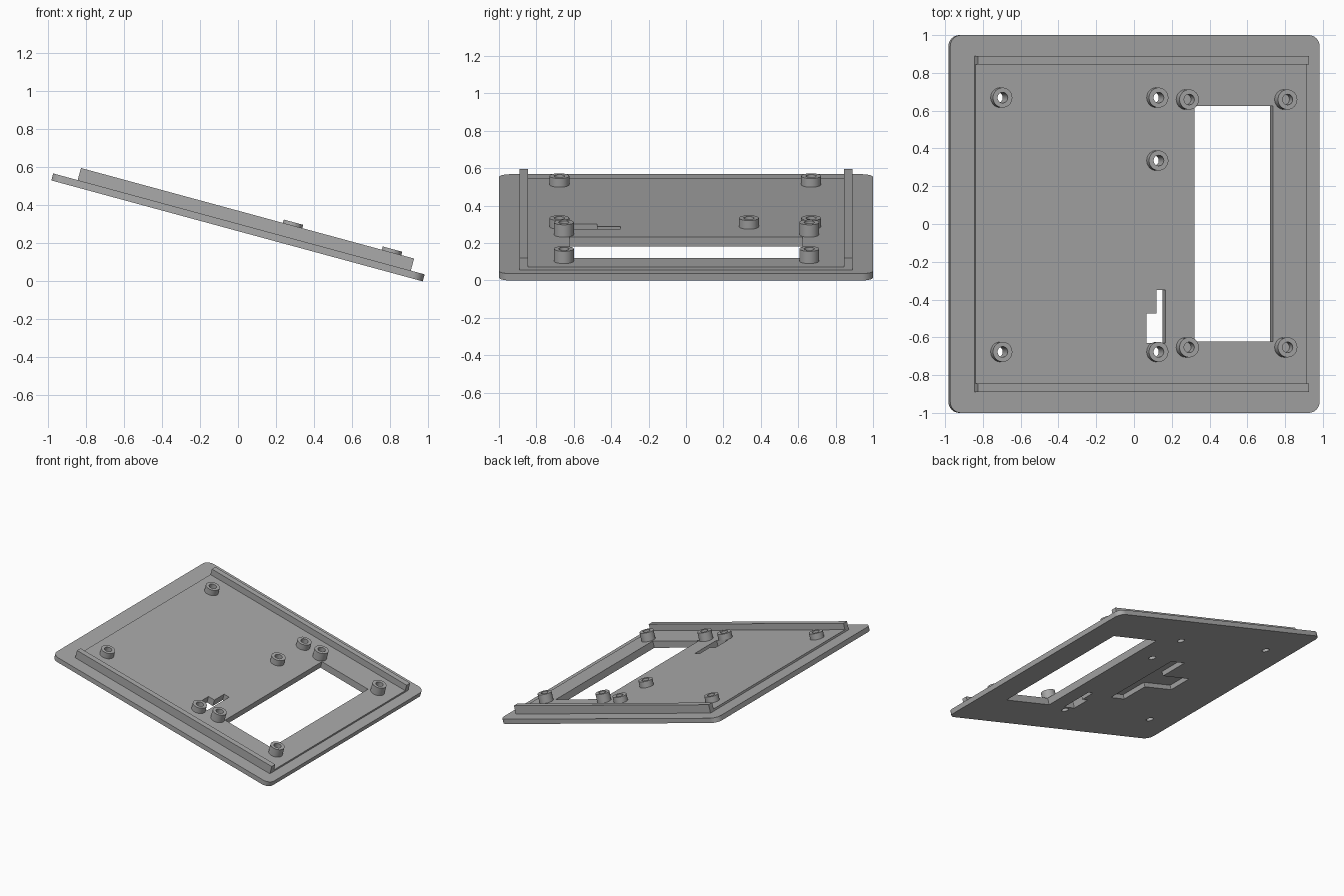
import bpy, bmesh, math
from mathutils import Matrix, Vector

old = bpy.data.objects.get("Cube")
if old:
    bpy.data.objects.remove(old, do_unlink=True)

# The panel is modelled flat, then tilted as a whole
HALF_L = 1.0135
ANGLE = math.radians(15.2)
TILT = Matrix.Translation((-0.005, 0, HALF_L * math.sin(ANGLE))) @ Matrix.Rotation(ANGLE, 4, 'Y')
PLATE_T, FLOOR, RAIL_TOP = 0.038, 0.054, 0.104

grey = bpy.data.materials.new("mid_grey")
grey.use_nodes = True
colour = (0.40, 0.40, 0.40, 1)
grey.diffuse_color = colour
grey.node_tree.nodes["Principled BSDF"].inputs["Base Color"].default_value = colour


def finish(name, bm):
    bmesh.ops.recalc_face_normals(bm, faces=bm.faces)
    mesh = bpy.data.meshes.new(name)
    bm.to_mesh(mesh)
    bm.free()
    mesh.materials.append(grey)
    obj = bpy.data.objects.new(name, mesh)
    bpy.context.collection.objects.link(obj)
    return obj


def prism(name, points, offset):
    """Closed 3D outline swept along an offset."""
    bm = bmesh.new()
    face = bm.faces.new([bm.verts.new(p) for p in points])
    swept = bmesh.ops.extrude_face_region(bm, geom=[face])
    verts = [g for g in swept["geom"] if isinstance(g, bmesh.types.BMVert)]
    bmesh.ops.translate(bm, verts=verts, vec=Vector(offset))
    return finish(name, bm)


def slab(name, outline, low, high):
    return prism(name, [(x, y, low) for x, y in outline], (0, 0, high - low))


def rect(x0, x1, y0, y1):
    return [(x0, y0), (x1, y0), (x1, y1), (x0, y1)]


def cylinder(name, x, y, radius, low, high):
    ring = [(x + radius * math.cos(i * math.tau / 32), y + radius * math.sin(i * math.tau / 32))
            for i in range(32)]
    return slab(name, ring, low, high)


def combine(target, other, operation):
    """Apply a boolean and discard the helper."""
    mod = target.modifiers.new("bool", 'BOOLEAN')
    mod.operation, mod.solver, mod.object = operation, 'EXACT', other
    bpy.context.view_layer.update()
    graph = bpy.context.evaluated_depsgraph_get()
    mesh = bpy.data.meshes.new_from_object(target.evaluated_get(graph))
    target.modifiers.clear()
    target.data = mesh
    bpy.data.objects.remove(other, do_unlink=True)


# Base plate with rounded corners
R = 0.06
outline = []
for i, (sx, sy) in enumerate([(1, 1), (-1, 1), (-1, -1), (1, -1)]):
    for k in range(9):
        a = math.pi / 2 * (i + k / 8)
        outline.append((sx * (HALF_L - R) + R * math.cos(a), sy * (1 - R) + R * math.sin(a)))
panel = slab("panel", outline, 0, PLATE_T)

# Raised floor with a rail along each side
half = [(0.89, 0.015), (0.89, RAIL_TOP), (0.845, RAIL_TOP), (0.845, FLOOR)]
profile = half + [(-y, z) for y, z in reversed(half)]
tray = prism("tray", [(-0.88, y, z) for y, z in profile], (1.818, 0, 0))
combine(panel, tray, 'UNION')

# Screen window and stepped slot, both right through
combine(panel, slab("window", rect(0.322, 0.752, -0.622, 0.624), -0.1, 0.2), 'DIFFERENCE')
slot = [(0.06, -0.63), (0.162, -0.63), (0.162, -0.35), (0.115, -0.35), (0.115, -0.475), (0.06, -0.475)]
combine(panel, slab("slot", slot, -0.1, 0.2), 'DIFFERENCE')

# T-shaped pocket in the underside
pocket = [(-0.10, -0.39), (-0.10, 0.31), (-0.235, 0.31), (-0.235, 0.06),
          (-0.5, 0.06), (-0.5, -0.15), (-0.235, -0.15), (-0.235, -0.39)]
combine(panel, slab("pocket", pocket, -0.1, 0.036), 'DIFFERENCE')

# Screw bosses: short ones are bored through, tall ones are blind
short = [(-0.743, 0.669), (-0.743, -0.677), (0.113, 0.669), (0.113, 0.336), (0.113, -0.677)]
tall = [(x, y) for x in (0.275, 0.815) for y in (0.659, -0.653)]
parts = [panel]
for kind, spots, top in (("board", short, 0.102), ("screen", tall, 0.122)):
    for n, (x, y) in enumerate(spots):
        boss = cylinder(f"{kind}_boss_{n + 1}", x, y, 0.053, FLOOR, top)
        combine(boss, cylinder("bore", x, y, 0.028, 0, 0.2), 'DIFFERENCE')
        if kind == "board":
            combine(panel, cylinder("bore", x, y, 0.028, -0.1, 0.2), 'DIFFERENCE')
        parts.append(boss)

# Tilt everything and smooth the round surfaces
bpy.ops.object.select_all(action='DESELECT')
for obj in parts:
    obj.data.transform(TILT)
    obj.select_set(True)
bpy.context.view_layer.objects.active = panel
bpy.ops.object.shade_smooth_by_angle(angle=math.radians(30))
